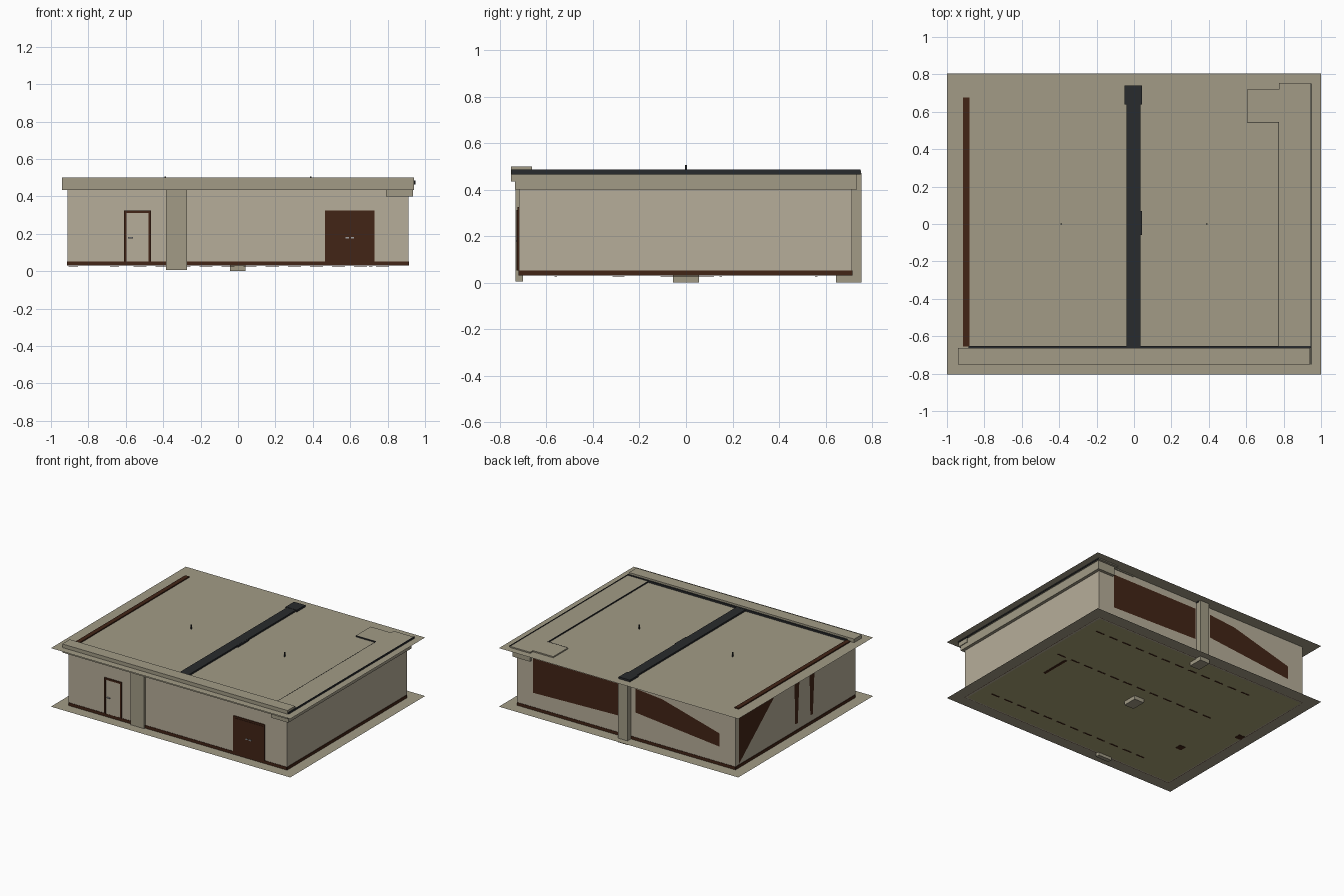
import bpy, bmesh

if "Cube" in bpy.data.objects:
    bpy.data.objects.remove(bpy.data.objects["Cube"])


def material(name, r, g, b):
    m = bpy.data.materials.new(name)
    m.diffuse_color = (r, g, b, 1)
    m.use_nodes = True
    m.node_tree.nodes["Principled BSDF"].inputs["Base Color"].default_value = m.diffuse_color
    return m


BEIGE = material("beige_render", 0.47, 0.42, 0.32)
STONE = material("stone", 0.36, 0.33, 0.24)
BROWN = material("brown_wood", 0.055, 0.018, 0.008)
DARK = material("dark_metal", 0.022, 0.024, 0.026)
OLIVE = material("olive_floor", 0.40, 0.36, 0.18)
STEEL = material("steel", 0.35, 0.35, 0.36)


def finish(name, bm, mat):
    me = bpy.data.meshes.new(name)
    bm.to_mesh(me)
    bm.free()
    me.materials.append(mat)
    ob = bpy.data.objects.new(name, me)
    bpy.context.collection.objects.link(ob)
    return ob


def box(name, x, y, z, mat):
    """Box from (min, max) ranges."""
    bm = bmesh.new()
    bmesh.ops.create_cube(bm, size=1)
    for v in bm.verts:
        for i, (lo, hi) in enumerate((x, y, z)):
            v.co[i] = lo if v.co[i] < 0 else hi
    return finish(name, bm, mat)


def sheet(name, points, mat):
    """Single flat polygon."""
    bm = bmesh.new()
    bm.faces.new([bm.verts.new(p) for p in points])
    return finish(name, bm, mat)


def level(name, x, y, z, mat):
    return sheet(name, [(-x, -y, z), (x, -y, z), (x, y, z), (-x, y, z)], mat)


# Ground apron, floor underside and overhanging roof sheet
level("ground_apron", 1.0, 0.805, 0.031, STONE)
level("floor_underside", 0.90, 0.705, 0.028, OLIVE)
level("roof_sheet", 1.0, 0.805, 0.473, STONE)

# Main walls and the brown skirting around them
WX, Y0, Y1 = 0.912, -0.718, 0.713
box("walls", (-WX, WX), (Y0, Y1), (0.031, 0.472), BEIGE)
for nm, xr, yr in (("front", (-WX, WX), (Y0 - 0.003, Y0)),
                   ("back", (-WX, WX), (Y1, Y1 + 0.003)),
                   ("left", (-WX - 0.003, -WX), (Y0, Y1)),
                   ("right", (WX, WX + 0.003), (Y0, Y1))):
    box("skirting_" + nm, xr, yr, (0.031, 0.053), BROWN)

# Front fascia box, right-hand fascia and its raised roof tray
box("front_fascia", (-0.942, 0.94), (-0.752, -0.662), (0.435, 0.5), STONE)
box("right_fascia", (0.79, 0.935), (-0.735, 0.735), (0.40, 0.472), STONE)
box("roof_tray", (0.775, 0.943), (-0.655, 0.753), (0.465, 0.482), STONE)
box("roof_tray_return", (0.605, 0.775), (0.545, 0.72), (0.465, 0.482), STONE)

# Dark edge trims
box("trim_right", (0.943, 0.948), (-0.75, 0.75), (0.465, 0.486), DARK)
box("trim_front", (-0.885, 0.943), (-0.662, -0.652), (0.465, 0.486), DARK)
box("tray_edge", (0.772, 0.775), (-0.652, 0.545), (0.473, 0.4825), DARK)
box("tray_return_edge", (0.605, 0.775), (0.542, 0.545), (0.473, 0.4825), DARK)

# Roof gutter beam, collector box, middle outlet and left-hand brown strip
box("roof_beam", (-0.04, 0.035), (-0.652, 0.735), (0.465, 0.485), DARK)
box("beam_collector", (-0.05, 0.044), (0.64, 0.74), (0.465, 0.487), DARK)
box("beam_outlet", (0.03, 0.043), (-0.06, 0.07), (0.465, 0.484), DARK)
box("roof_strip_left", (-0.914, -0.88), (-0.655, 0.675), (0.46, 0.481), BROWN)

# Small roof posts
for side in (-1, 1):
    box("roof_post", (side * 0.39 - 0.004, side * 0.39 + 0.004),
        (-0.004, 0.004), (0.473, 0.506), DARK)

# Columns and footings that reach the ground
box("front_column", (-0.385, -0.272), (-0.732, -0.70), (0.006, 0.435), STONE)
box("back_column", (-0.04, 0.04), (0.71, 0.755), (0.0, 0.472), STONE)
box("back_footing", (-0.042, 0.04), (0.645, 0.755), (0.0, 0.031), STONE)
box("middle_footing", (-0.042, 0.04), (-0.055, 0.055), (0.0, 0.031), STONE)

# Single door: frame around a beige leaf, with lever handle
DY = (-0.727, Y0 + 0.002)
for nm, xr in (("left", (-0.61, -0.597)), ("right", (-0.478, -0.465))):
    box("door_frame_" + nm, xr, DY, (0.053, 0.325), BROWN)
box("door_frame_top", (-0.61, -0.465), DY, (0.312, 0.325), BROWN)
box("door_leaf", (-0.597, -0.478), (-0.72, Y0), (0.053, 0.312), BEIGE)
box("door_lever", (-0.587, -0.562), (-0.729, -0.72), (0.176, 0.182), STEEL)

# Double door: two leaves in a brown frame, with handles
box("double_door_frame", (0.465, 0.73), (-0.725, Y0), (0.053, 0.325), BROWN)
for nm, xr in (("left", (0.478, 0.597)), ("right", (0.599, 0.717))):
    box("double_door_leaf_" + nm, xr, (-0.728, -0.72), (0.053, 0.312), BROWN)
for nm, xr in (("left", (0.575, 0.593)), ("right", (0.603, 0.621))):
    box("double_door_handle_" + nm, xr, (-0.733, -0.727), (0.175, 0.183), STEEL)

# Brown cladding on the back wall
BY = Y1 + 0.001
sheet("back_cladding_a", [(0.78, BY, 0.16), (0.05, BY, 0.18),
                          (0.05, BY, 0.42), (0.78, BY, 0.42)], BROWN)
sheet("back_cladding_b", [(-0.08, BY, 0.24), (-0.78, BY, 0.17),
                          (-0.78, BY, 0.27), (-0.3, BY, 0.40),
                          (-0.08, BY, 0.42)], BROWN)

# Brown cladding on the left wall: a wedge and two slim strips
LX = -WX - 0.001
sheet("left_cladding", [(LX, 0.67, 0.06), (LX, 0.67, 0.42),
                        (LX, 0.23, 0.42)], BROWN)
for y in (-0.02, -0.2):
    sheet("left_strip", [(LX, y - 0.03, 0.42), (LX, y + 0.03, 0.42),
                         (LX, y + 0.02, 0.10), (LX, y - 0.01, 0.10)], BROWN)

# Dashed rails, cross bar and two plates under the floor
for y in (-0.56, 0.15, 0.56):
    for i in range(12):
        x = -0.56 + i * 0.118
        box("floor_dash", (x, x + 0.07), (y - 0.005, y + 0.005), (0.026, 0.029), BROWN)
box("floor_bar", (0.70, 0.72), (-0.11, 0.12), (0.026, 0.029), BROWN)
for x, y in ((-0.66, -0.29), (-0.88, 0.08)):
    box("floor_plate", (x - 0.025, x + 0.025), (y - 0.025, y + 0.025), (0.026, 0.029), BROWN)
